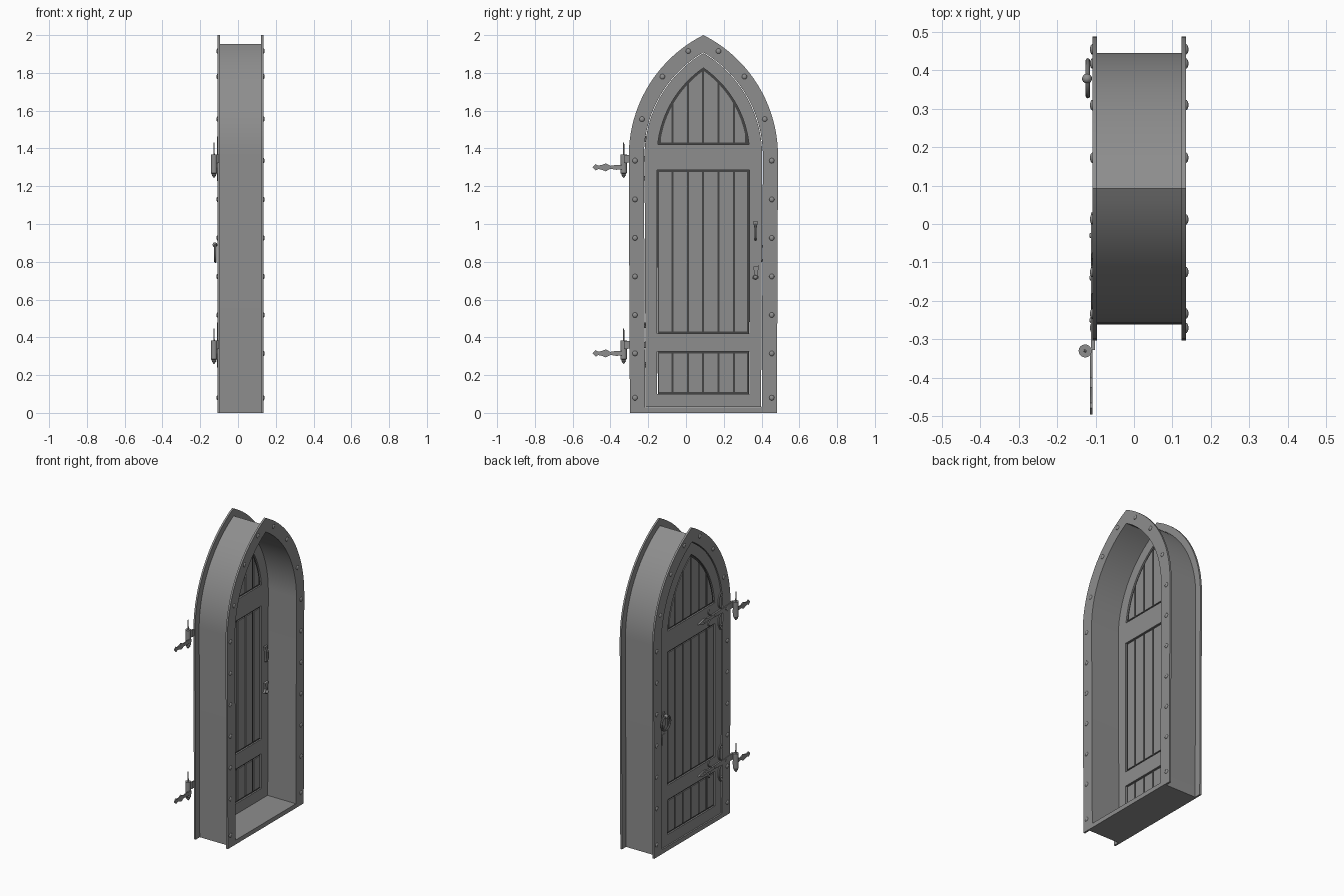
import bpy, bmesh
from math import sin, cos, asin, sqrt, pi
from mathutils import Matrix, Vector

if "Cube" in bpy.data.objects:
    bpy.data.objects.remove(bpy.data.objects["Cube"])

CY, SPRING, R, C = 0.092, 1.36, 0.716, 0.321   # arch axis, spring height, radius, centre offset


def material(name, v):
    m = bpy.data.materials.new(name)
    m.diffuse_color = (v, v, v, 1)
    m.use_nodes = True
    m.node_tree.nodes["Principled BSDF"].inputs["Base Color"].default_value = m.diffuse_color
    return m


GREY, DARK = material("dark_grey", 0.27), material("groove_grey", 0.06)


def finish(name, bm, angle=0.6, mat=GREY):
    bmesh.ops.remove_doubles(bm, verts=bm.verts, dist=1e-5)
    bmesh.ops.recalc_face_normals(bm, faces=bm.faces)
    me = bpy.data.meshes.new(name)
    bm.to_mesh(me)
    bm.free()
    me.materials.append(mat)
    ob = bpy.data.objects.new(name, me)
    bpy.context.collection.objects.link(ob)
    bpy.ops.object.select_all(action='DESELECT')
    ob.select_set(True)
    bpy.context.view_layer.objects.active = ob
    bpy.ops.object.shade_smooth_by_angle(angle=angle)
    return ob


def curve_mesh(name, cu, matrix, mat=GREY):
    tmp = bpy.data.objects.new("tmp", cu)
    bpy.context.collection.objects.link(tmp)
    me = bpy.data.meshes.new_from_object(
        tmp.evaluated_get(bpy.context.evaluated_depsgraph_get()))
    bm = bmesh.new()
    bm.from_mesh(me)
    bm.transform(matrix)
    bpy.data.objects.remove(tmp)
    bpy.data.meshes.remove(me)
    return finish(name, bm, mat=mat)


def plate(name, outlines, x0, x1, mat=GREY):
    """Flat plate in the YZ plane from (y, z) outlines; inner outlines are holes."""
    cu = bpy.data.curves.new(name, 'CURVE')
    cu.dimensions, cu.fill_mode, cu.extrude = '2D', 'BOTH', (x1 - x0) / 2
    for pts in outlines:
        sp = cu.splines.new('POLY')
        sp.points.add(len(pts) - 1)
        for p, (y, z) in zip(sp.points, pts):
            p.co = (y, z, 0, 1)
        sp.use_cyclic_u = True
    m = Matrix(((0, 0, 1, (x0 + x1) / 2), (1, 0, 0, 0), (0, 1, 0, 0), (0, 0, 0, 1)))
    return curve_mesh(name, cu, m, mat)


def rod(name, pts, r, cyclic=False):
    """Smooth round bar through 3D points."""
    cu = bpy.data.curves.new(name, 'CURVE')
    cu.dimensions, cu.bevel_depth, cu.bevel_resolution = '3D', r, 2
    cu.use_fill_caps = True
    sp = cu.splines.new('NURBS')
    sp.points.add(len(pts) - 1)
    for p, co in zip(sp.points, pts):
        p.co = (*co, 1)
    sp.order_u, sp.use_endpoint_u, sp.use_cyclic_u, sp.resolution_u = 3, True, cyclic, 6
    return curve_mesh(name, cu, Matrix())


def rect(y0, y1, z0, z1):
    return [(y0, z0), (y1, z0), (y1, z1), (y0, z1)]


def arch(d, zb, spring=SPRING, taper=0.006, n=20):
    """Pointed arch inset by d from the outer edge, with bottom at zb."""
    r = R - d
    top = sqrt(r * r - C * C)
    a0 = asin((spring - SPRING) / r)
    a1 = asin(top / r)
    right = [(r * cos(a) - C, SPRING + r * sin(a))
             for a in (a0 + (a1 - a0) * i / n for i in range(n + 1))]
    pts = [(right[0][0] - taper, zb)] if zb < spring else []
    pts += right
    return [(CY + y, z) for y, z in pts] + [(CY - y, z) for y, z in reversed(pts) if y > 1e-6]


def lathe(name, prof, y, x, z):
    """Turned part about a vertical axis from (radius, height) points."""
    bm = bmesh.new()
    vs = [bm.verts.new((x + r, y, z + h)) for r, h in prof]
    es = [bm.edges.new(p) for p in zip(vs, vs[1:])]
    bmesh.ops.spin(bm, geom=vs + es, cent=(x, y, 0), axis=(0, 0, 1), angle=2 * pi, steps=16)
    return finish(name, bm)


def ball(name, co, r, sx=1.0):
    bm = bmesh.new()
    bmesh.ops.create_uvsphere(bm, u_segments=14, v_segments=8, radius=r,
                              matrix=Matrix.Translation(co) @ Matrix.Diagonal((sx, 1, 1, 1)))
    return finish(name, bm, 1.0)


# Frame: deep tunnel plus a flange on each face
plate("frame_tunnel", [arch(0.042, 0), arch(0.080, 0.028)], -0.10, 0.125)
plate("flange_outer", [arch(0, 0), arch(0.080, 0.028)], -0.108, -0.096)
plate("flange_inner", [arch(0, 0), arch(0.080, 0.028)], 0.123, 0.135)

# Rivets along both flanges
rivets = [(0.362, z) for z in (0.08, 0.315, 0.518, 0.722, 0.926, 1.13, 1.335)]
rivets += [(0.325, 1.555), (0.217, 1.78), (0.08, 1.915)]
for x in (-0.107, 0.134):
    for y, z in rivets:
        for s in (-1, 1):
            ball("rivet", (x, CY + s * y, z), 0.014, 0.55)

# Door leaf with three panel openings
lo, hi = CY - 0.245, CY + 0.243
plate("door_leaf", [arch(0.0835, 0.031), rect(lo, hi, 0.10, 0.325),
                    rect(lo, hi, 0.42, 1.285), arch(0.150, 1.42, 1.42)], -0.102, -0.065)
G = 0.011                                      # groove width
plate("panel_back", [arch(0.148, 0.09)], -0.092, -0.075, DARK)

# Planks in each panel
pitch = (hi - lo) / 6
for i in range(6):
    a = lo + i * pitch + (G if i == 0 else G / 2)
    b = lo + (i + 1) * pitch - (G if i == 5 else G / 2)
    for z0, z1 in ((0.10, 0.325), (0.42, 1.285)):
        plate("plank", [rect(a, b, z0 + G, z1 - G)], -0.099, -0.068)
    # upper planks follow the arch
    ra = R - 0.162
    top = [min(max(a + (b - a) * t / 6, CY - 0.228), CY + 0.228) for t in range(7)]
    zt = [(y, SPRING + sqrt(max(0, ra * ra - (abs(y - CY) + C) ** 2))) for y in top]
    zt = [p for k, p in enumerate(zt) if p[1] > 1.44 and p not in zt[:k]]
    plate("plank_upper", [[(zt[-1][0], 1.42 + G)] + zt[::-1] + [(zt[0][0], 1.42 + G)]],
          -0.099, -0.068)

# Hinges: pin, barrel, wall strap and scrolled door strap
HX, HY = -0.127, -0.33
for z in (1.30, 0.315):
    lathe("hinge_barrel", [(0, -0.057), (0.006, -0.05), (0.013, -0.04), (0.010, -0.036),
                           (0.017, -0.03), (0.017, 0.067), (0.004, 0.067), (0.003, 0.13),
                           (0, 0.132)], HY, HX, z)
    half = [(-0.325, 0.011), (-0.37, 0.013), (-0.40, 0.008), (-0.425, 0.021), (-0.445, 0.013),
            (-0.465, 0.009), (-0.478, 0.017)]
    plate("hinge_wall_strap", [[(y, z + h) for y, h in half] + [(-0.495, z)] +
                               [(y, z - h) for y, h in reversed(half)]], -0.115, -0.108)
    zs = z + 0.045
    half = [(-0.328, 0.022), (-0.22, 0.014), (-0.06, 0.008), (-0.045, 0.014), (-0.02, 0.015),
            (0.005, 0.008)]
    plate("hinge_door_strap", [[(y, zs + h) for y, h in half] + [(0.03, zs)] +
                               [(y, zs - h) for y, h in reversed(half)]], -0.112, -0.101)
    for s in (-1, 1):
        rod("hinge_scroll", [(-0.106, y, zs + s * h) for y, h in (
            (-0.24, 0.0), (-0.19, 0.02), (-0.18, 0.07), (-0.20, 0.12), (-0.225, 0.11),
            (-0.215, 0.09))], 0.005)
        rod("hinge_tendril", [(-0.106, y, zs + s * h) for y, h in (
            (-0.13, 0.0), (-0.09, 0.015), (-0.07, 0.045), (-0.09, 0.05))], 0.004)
    for y in (-0.25, -0.14, -0.03):
        ball("strap_nail", (-0.112, y, zs), 0.007, 0.6)

# Ring handle on the outer face
HANDY = 0.378
plate("handle_plate", [[(HANDY + 0.018 * cos(t) * (1 + 0.15 * cos(4 * t)),
                         0.86 + 0.055 * sin(t)) for t in (2 * pi * k / 24 for k in range(24))]],
      -0.108, -0.100)
ball("handle_boss", (-0.122, HANDY, 0.89), 0.013)
rod("handle_ring", [(-0.120, HANDY + 0.047 * cos(t), 0.845 + 0.047 * sin(t))
                    for t in (2 * pi * k / 12 for k in range(12))], 0.006, True)
plate("keyhole_plate_outer", [[(HANDY - 0.012, 0.70), (HANDY + 0.012, 0.70),
                               (HANDY + 0.018, 0.77), (HANDY - 0.018, 0.77)]], -0.106, -0.100)

# Pull and keyhole plate on the inner face
py = 0.368
plate("pull_plate", [[(py - 0.005, 0.91), (py + 0.005, 0.91), (py + 0.005, 0.975),
                      (py + 0.013, 1.012), (py - 0.013, 1.012), (py - 0.005, 0.975)]],
      -0.067, -0.052)
rod("pull_bar", [(-0.063, py, 1.0), (-0.045, py, 0.995), (-0.042, py, 0.955),
                 (-0.045, py, 0.92), (-0.063, py, 0.915)], 0.006)
plate("keyhole_plate_inner", [[(py - 0.012, 0.775), (py + 0.020, 0.78), (py + 0.010, 0.735),
                               (py + 0.018, 0.715), (py, 0.702), (py - 0.020, 0.712),
                               (py - 0.006, 0.735)]], -0.067, -0.052)
ball("key_knob", (-0.050, py, 0.718), 0.011)
